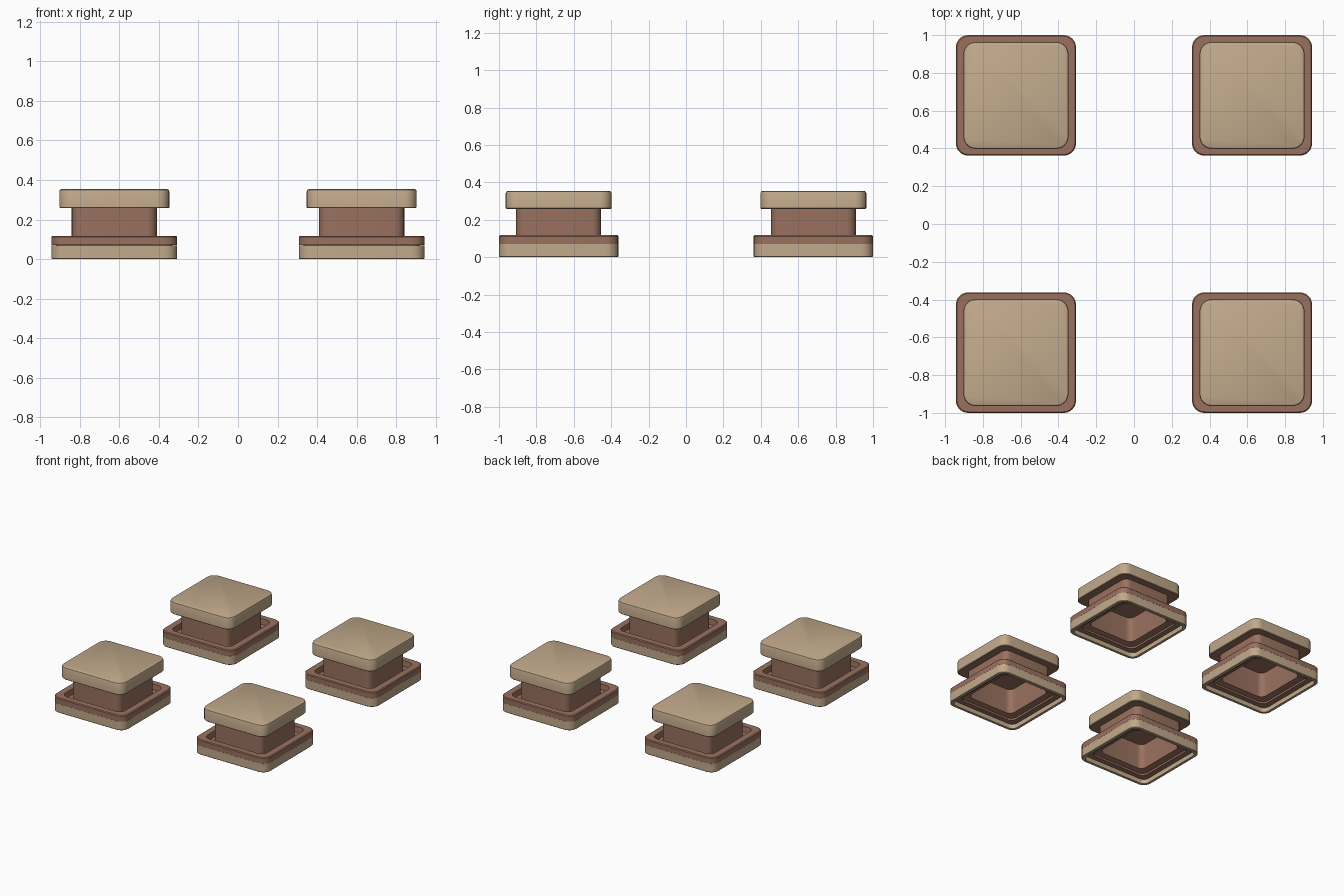
import bpy, bmesh, math

if "Cube" in bpy.data.objects:
    bpy.data.objects.remove(bpy.data.objects["Cube"])

def material(name, rgb):
    m = bpy.data.materials.new(name)
    m.diffuse_color = (*rgb, 1)
    m.use_nodes = True
    m.node_tree.nodes["Principled BSDF"].inputs["Base Color"].default_value = m.diffuse_color
    return m

TAN = material("tan", (0.54, 0.40, 0.26))
BROWN = material("brown", (0.32, 0.165, 0.115))

def outline(hx, hy, r, z, steps=6):
    """Rounded rectangle points at height z."""
    pts = []
    for k, (sx, sy) in enumerate([(1, 1), (-1, 1), (-1, -1), (1, -1)]):
        for i in range(steps + 1):
            a = math.pi / 2 * (k + i / steps)
            pts.append((sx * (hx - r) + r * math.cos(a),
                        sy * (hy - r) + r * math.sin(a), z))
    return pts

def loft(name, levels, mats, closed=False, first_mat=0):
    """Skin rounded rectangles; closed joins last to first, otherwise ends are filled."""
    bm = bmesh.new()
    rings = [[bm.verts.new(p) for p in outline(*lv)] for lv in levels]
    n = len(rings[0])
    pairs = list(zip(rings, rings[1:]))
    if closed:
        pairs.append((rings[-1], rings[0]))
    for a, b in pairs:
        for i in range(n):
            j = (i + 1) % n
            bm.faces.new((a[i], a[j], b[j], b[i]))
    if not closed:
        bm.faces.new(rings[0]).material_index = first_mat
        bm.faces.new(rings[-1])
    bmesh.ops.recalc_face_normals(bm, faces=bm.faces)
    me = bpy.data.meshes.new(name)
    bm.to_mesh(me)
    bm.free()
    for m in mats:
        me.materials.append(m)
    return me

# Tan skirt: open ring on the ground
skirt = loft("base_ring", [
    (0.318, 0.319, 0.065, 0.07), (0.318, 0.319, 0.065, 0.004),
    (0.314, 0.315, 0.061, 0.0), (0.294, 0.295, 0.045, 0.0),
    (0.294, 0.295, 0.045, 0.07)], [TAN], closed=True)

# Brown body: hollow stem inside, flange with a recess around the stem outside
body = loft("flange_and_stem", [
    (0.202, 0.214, 0.045, 0.265), (0.204, 0.216, 0.045, 0.06),
    (0.250, 0.255, 0.050, 0.05), (0.250, 0.255, 0.050, 0.035),
    (0.2935, 0.2945, 0.045, 0.035), (0.2935, 0.2945, 0.045, 0.0705),
    (0.318, 0.319, 0.065, 0.0705), (0.318, 0.319, 0.065, 0.112),
    (0.312, 0.313, 0.060, 0.118), (0.262, 0.267, 0.050, 0.118),
    (0.258, 0.263, 0.048, 0.075), (0.215, 0.227, 0.050, 0.072),
    (0.215, 0.227, 0.050, 0.275)], [BROWN])

# Tan cap with softened edges and a brown underside
cap = loft("cap", [
    (0.274, 0.279, 0.060, 0.258), (0.278, 0.283, 0.064, 0.262),
    (0.278, 0.283, 0.064, 0.342), (0.275, 0.280, 0.061, 0.350),
    (0.267, 0.272, 0.054, 0.354)], [TAN, BROWN], first_mat=1)

# Four identical units, mirrored to the corners
sites = [("front_left", -1, -1), ("front_right", 1, -1),
         ("back_left", -1, 1), ("back_right", 1, 1)]
for label, sx, sy in sites:
    for me in (skirt, body, cap):
        ob = bpy.data.objects.new(f"{label}_{me.name}", me.copy())
        ob.location = (sx * 0.625, sy * 0.681, 0)
        bpy.context.collection.objects.link(ob)
        bpy.ops.object.select_all(action='DESELECT')
        ob.select_set(True)
        bpy.context.view_layer.objects.active = ob
        bpy.ops.object.shade_smooth_by_angle(angle=math.radians(30))
